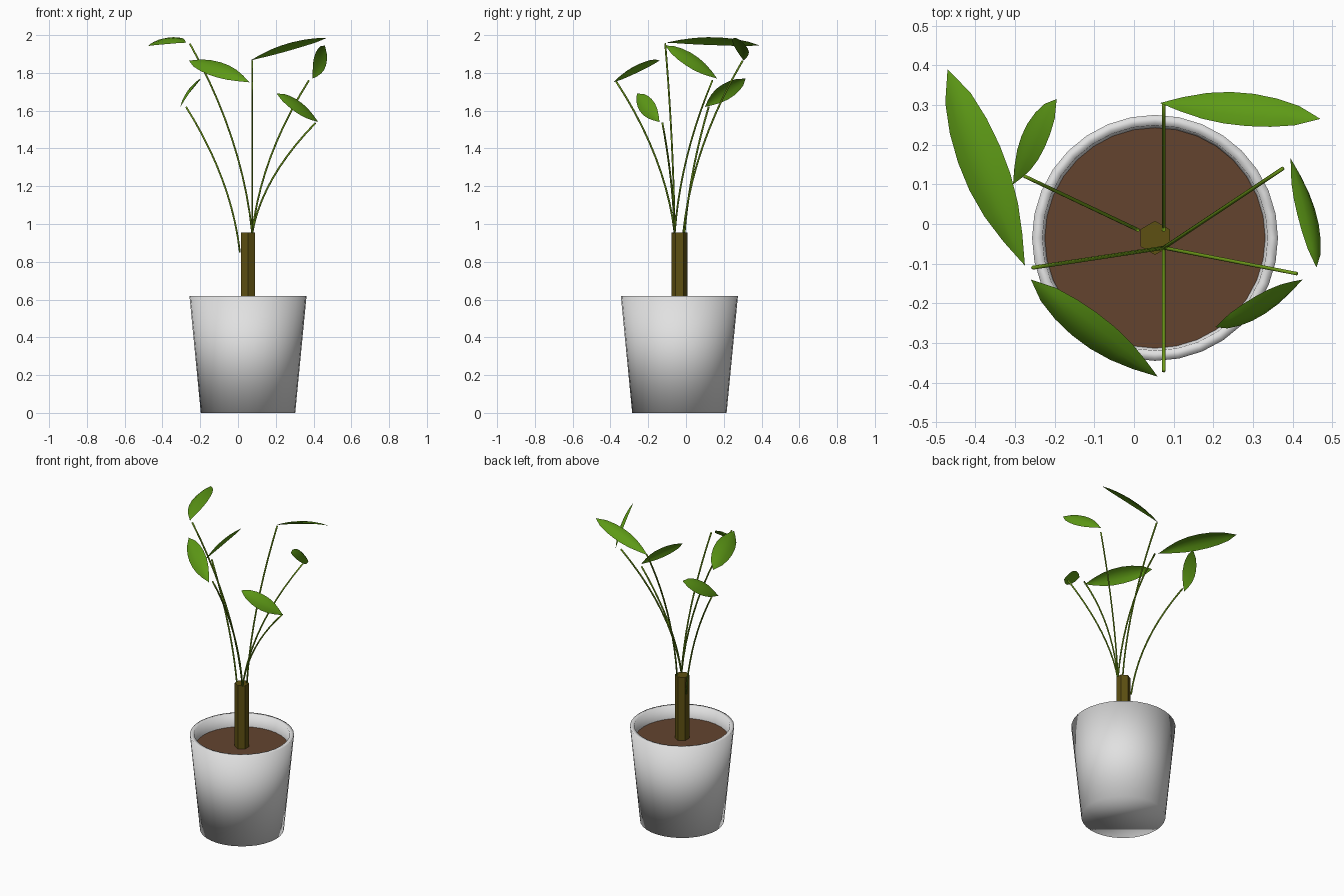
import bpy, bmesh, math
from mathutils import Vector

if "Cube" in bpy.data.objects:
    bpy.data.objects.remove(bpy.data.objects["Cube"])

CX, CY = 0.053, -0.035  # pot axis


def material(name, rgb):
    m = bpy.data.materials.new(name)
    m.diffuse_color = (*rgb, 1)
    m.use_nodes = True
    m.node_tree.nodes["Principled BSDF"].inputs["Base Color"].default_value = m.diffuse_color
    return m


WHITE = material("white_ceramic", (0.75, 0.75, 0.75))
SOIL = material("brown_soil", (0.125, 0.057, 0.028))
BARK = material("olive_bark", (0.11, 0.08, 0.006))
STEM = material("stem_green", (0.16, 0.33, 0.01))
LEAF = material("leaf_green", (0.11, 0.32, 0.008))


def finish(name, bm, mat, smooth=True):
    bmesh.ops.recalc_face_normals(bm, faces=bm.faces)
    me = bpy.data.meshes.new(name)
    bm.to_mesh(me)
    bm.free()
    for p in me.polygons:
        p.use_smooth = smooth
    me.materials.append(mat)
    ob = bpy.data.objects.new(name, me)
    bpy.context.collection.objects.link(ob)
    return ob


def turned(name, profile, sides, mat, smooth, cap_start=False, cap_end=False, turn=0.0):
    """Sweep (radius, z) points around the pot axis."""
    bm = bmesh.new()
    rings = []
    for r, z in profile:
        angles = [turn + 2 * math.pi * i / sides for i in range(sides)]
        rings.append([bm.verts.new((CX + r * math.cos(a), CY + r * math.sin(a), z)) for a in angles])
    for lo, hi in zip(rings, rings[1:]):
        for i in range(sides):
            j = (i + 1) % sides
            bm.faces.new((lo[i], lo[j], hi[j], hi[i]))
    if cap_start:
        bm.faces.new(rings[0][::-1])
    if cap_end:
        bm.faces.new(rings[-1])
    return finish(name, bm, mat, smooth)


# Pot with thick rim, soil and six-sided trunk
turned("pot", [(0.25, 0), (0.31, 0.62), (0.284, 0.62), (0.277, 0.53)], 32, WHITE, True, cap_start=True)
turned("soil", [(0.279, 0.54)], 32, SOIL, False, cap_end=True)
turned("trunk", [(0.043, 0.53), (0.043, 0.955)], 6, BARK, False, True, True, math.pi / 2)


def stem(name, start, tip, radius=0.005, steps=10, sides=6):
    """Thin tube that rises steeply, then leans outward."""
    a, c = Vector(start), Vector(tip)
    b = a.lerp(c, 0.15)
    b.z = (a.z + c.z) / 2
    bm = bmesh.new()
    rings = []
    for k in range(steps + 1):
        t = k / steps
        p = a * (1 - t) ** 2 + b * 2 * t * (1 - t) + c * t * t
        d = ((b - a) * (1 - t) + (c - b) * t).normalized()
        u = d.cross(Vector((0.3, 0.9, 0.1))).normalized()
        v = d.cross(u)
        rings.append([bm.verts.new(p + radius * (u * math.cos(w) + v * math.sin(w)))
                      for w in (2 * math.pi * i / sides for i in range(sides))])
    for lo, hi in zip(rings, rings[1:]):
        for i in range(sides):
            j = (i + 1) % sides
            bm.faces.new((lo[i], lo[j], hi[j], hi[i]))
    bm.faces.new(rings[0])
    bm.faces.new(rings[-1])
    finish(name, bm, STEM)


def leaf(name, base, tip, normal, width):
    """Pointed sheet, arched along its length and across its width."""
    a, c = Vector(base), Vector(tip)
    d = (c - a).normalized()
    n = Vector(normal)
    n = (n - d * n.dot(d)).normalized()
    side = d.cross(n)
    length = (c - a).length
    outline = [0, 0.45, 0.8, 0.98, 1, 0.88, 0.6, 0]
    bm = bmesh.new()
    rows = []
    for k, w in enumerate(outline):
        t = k / (len(outline) - 1)
        mid = a.lerp(c, t) + n * 0.045 * length * 4 * t * (1 - t)
        rows.append([bm.verts.new(mid + side * s * w * width / 2 + n * 0.14 * width * w * (0.5 - s * s))
                     for s in (-1, -0.5, 0, 0.5, 1)])
    for lo, hi in zip(rows, rows[1:]):
        for i in range(4):
            bm.faces.new((lo[i], lo[i + 1], hi[i + 1], hi[i]))
    bmesh.ops.remove_doubles(bm, verts=bm.verts, dist=0.0005)
    finish(name, bm, LEAF)


# Stem start, stem tip, leaf base, leaf tip, leaf facing, leaf width
TOP = (0.075, -0.06, 0.95)
shoots = {
    "back": ((0.075, -0.015, 0.95), (0.075, 0.30, 1.865),
             (0.065, 0.305, 1.865), (0.47, 0.265, 1.985), (-0.3, 0.42, 0.83), 0.09),
    "back_right": (TOP, (0.375, 0.14, 1.76),
                   (0.395, 0.165, 1.77), (0.46, -0.11, 1.945), (0.78, 0.4, 0.48), 0.09),
    "front_right": (TOP, (0.41, -0.125, 1.535),
                    (0.425, -0.14, 1.54), (0.205, -0.26, 1.69), (0.57, -0.63, 0.53), 0.09),
    "front": (TOP, (0.075, -0.37, 1.755),
              (0.06, -0.385, 1.75), (-0.26, -0.14, 1.865), (-0.25, -0.6, 0.76), 0.107),
    "front_left": (TOP, (-0.255, -0.11, 1.955),
                   (-0.275, -0.105, 1.96), (-0.47, 0.39, 1.945), (-0.3, -0.1, 0.94), 0.12),
    "back_left": ((0.01, -0.015, 0.85), (-0.275, 0.12, 1.62),
                  (-0.305, 0.10, 1.62), (-0.195, 0.315, 1.77), (-0.81, 0.0, 0.59), 0.095),
}
for place, (start, end, base, tip, facing, width) in shoots.items():
    stem(place + "_stem", start, end)
    leaf(place + "_leaf", base, tip, facing, width)
